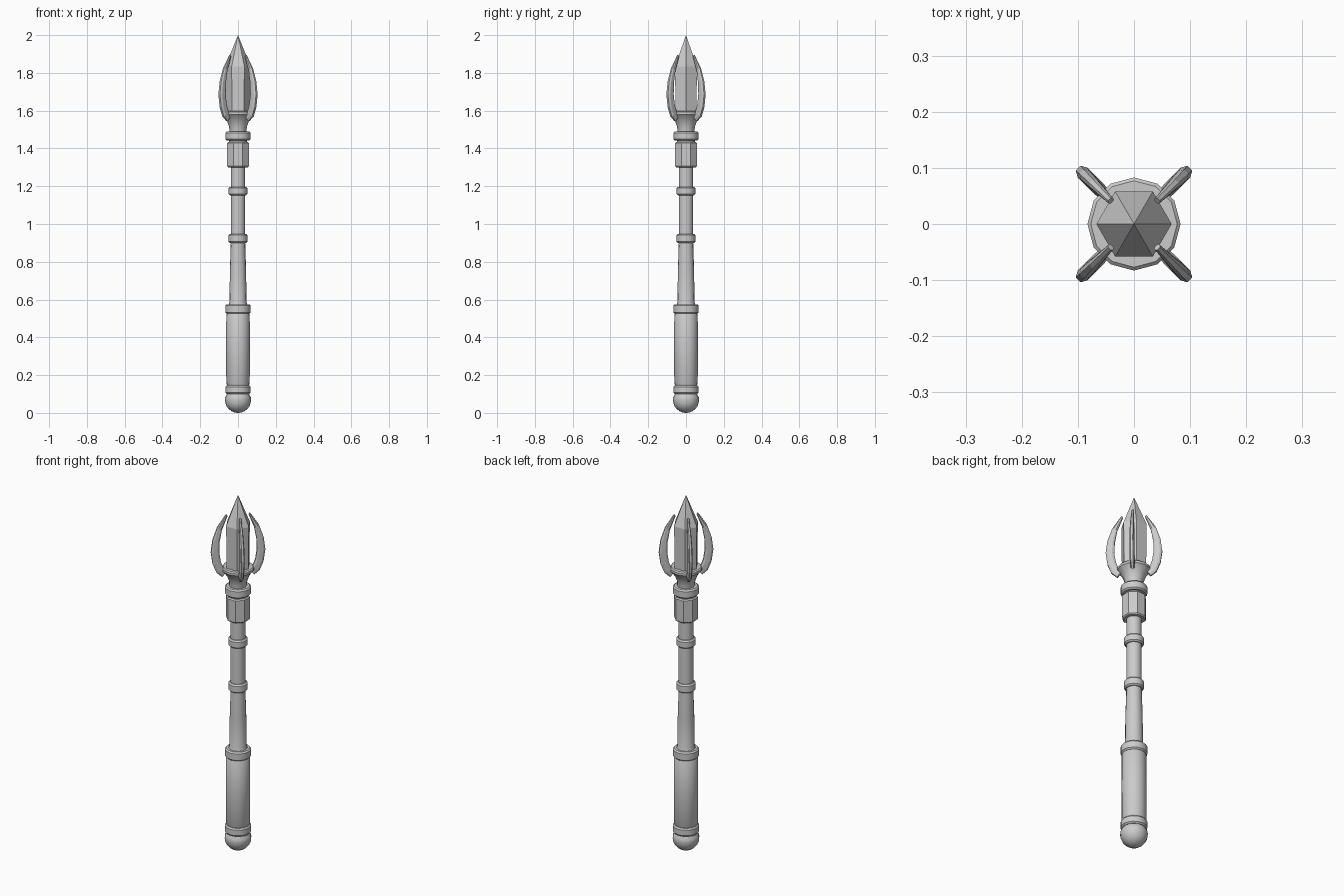
import bpy, bmesh, math
from mathutils import Vector, Matrix

cube = bpy.data.objects.get("Cube")
if cube:
    bpy.data.objects.remove(cube, do_unlink=True)

metal = bpy.data.materials.new("plain grey")
metal.use_nodes = True
GREY = (0.6, 0.6, 0.6, 1)
metal.diffuse_color = GREY
metal.node_tree.nodes["Principled BSDF"].inputs["Base Color"].default_value = GREY


def loft(name, rings, smooth=True):
    """Skin a list of equal-length vertex rings and cap both ends."""
    bm = bmesh.new()
    loops = [[bm.verts.new(p) for p in ring] for ring in rings]
    n = len(loops[0])
    for a, b in zip(loops, loops[1:]):
        for i in range(n):
            j = (i + 1) % n
            bm.faces.new((a[i], a[j], b[j], b[i]))
    bm.faces.new(loops[0][::-1])
    bm.faces.new(loops[-1])
    bmesh.ops.remove_doubles(bm, verts=bm.verts, dist=0.0001)
    bmesh.ops.recalc_face_normals(bm, faces=bm.faces)
    mesh = bpy.data.meshes.new(name)
    bm.to_mesh(mesh)
    bm.free()
    mesh.materials.append(metal)
    obj = bpy.data.objects.new(name, mesh)
    bpy.context.collection.objects.link(obj)
    if smooth:
        bpy.ops.object.select_all(action='DESELECT')
        obj.select_set(True)
        bpy.context.view_layer.objects.active = obj
        bpy.ops.object.shade_smooth_by_angle(angle=math.radians(32))
    return obj


def turned(name, profile, sides=16, turn=0.0, smooth=True):
    """Turn a (radius, height) profile about the z axis."""
    return loft(name, [[(r * math.cos(turn + math.tau * i / sides),
                         r * math.sin(turn + math.tau * i / sides), z)
                        for i in range(sides)] for r, z in profile], smooth)


def band(name, r, z0, z1, bevel=0.007):
    """Ring with chamfered edges."""
    turned(name, [(r - bevel, z0), (r, z0 + bevel), (r, z1 - bevel), (r - bevel, z1)])


# Rounded pommel
dome = [(0.069 * math.sin(a), 0.068 - 0.068 * math.cos(a))
        for a in (math.pi / 2 * i / 6 for i in range(1, 7))]
turned("pommel", [(0.002, 0)] + dome + [(0.068, 0.082), (0.06, 0.097)])

# Grip and its bands
turned("pommel_neck", [(0.058, 0.09), (0.058, 0.16)])
band("grip_lower_band", 0.067, 0.1, 0.145)
turned("grip", [(0.057, 0.145), (0.062, 0.155), (0.063, 0.34), (0.062, 0.52), (0.056, 0.53)])
band("grip_upper_band", 0.067, 0.525, 0.575)

# Tapered shaft with two bands
turned("lower_shaft", [(0.05, 0.57), (0.045, 0.585), (0.043, 0.75), (0.038, 0.91)])
turned("upper_shaft", [(0.038, 0.9), (0.038, 1.32)])
band("shaft_lower_band", 0.05, 0.9, 0.948)
band("shaft_upper_band", 0.05, 1.152, 1.197)

# Eight-sided block below the head
R8 = 0.057 / math.cos(math.pi / 8)
turned("octagonal_block", [(R8 - 0.006, 1.3), (R8, 1.306), (R8, 1.428), (R8 - 0.006, 1.434)],
       sides=8, turn=math.pi / 8, smooth=False)
turned("block_neck", [(0.048, 1.43), (0.048, 1.46)])
band("head_band", 0.067, 1.442, 1.49)

# Flared cup that carries the crystal and prongs
turned("cup", [(0.045, 1.485), (0.047, 1.515), (0.06, 1.55), (0.078, 1.575),
               (0.083, 1.58), (0.083, 1.592), (0.077, 1.598)], sides=12)

# Six-sided pointed crystal
turned("crystal", [(0.064, 1.59), (0.067, 1.835), (0.0, 2.0)], sides=6, smooth=False)

# Curved prongs: (inner radius, inner z, outer radius, outer z, half width)
CLAW = [(0.062, 1.575, 0.083, 1.545, 0.009),
        (0.076, 1.595, 0.112, 1.57, 0.012),
        (0.09, 1.63, 0.132, 1.62, 0.012),
        (0.098, 1.685, 0.141, 1.685, 0.012),
        (0.096, 1.745, 0.132, 1.755, 0.011),
        (0.084, 1.81, 0.108, 1.825, 0.009),
        (0.055, 1.885, 0.062, 1.895, 0.006)]
for k, name in enumerate(("back_left", "back_right", "front_right", "front_left")):
    spin = Matrix.Rotation(math.pi / 4 + k * math.pi / 2, 3, 'Z')
    rings = []
    for ri, zi, ro, zo, w in CLAW:
        inner, outer = Vector((ri, 0, zi)), Vector((ro, 0, zo))
        side = Vector((0, w, 0))
        # Eight-point section: wide flanks, chamfered inner and outer edges
        section = [(0, .5), (.25, 1), (.75, 1), (1, .5),
                   (1, -.5), (.75, -1), (.25, -1), (0, -.5)]
        rings.append([spin @ (inner.lerp(outer, t) + side * s) for t, s in section])
    loft(name + "_prong", rings, smooth=False)
